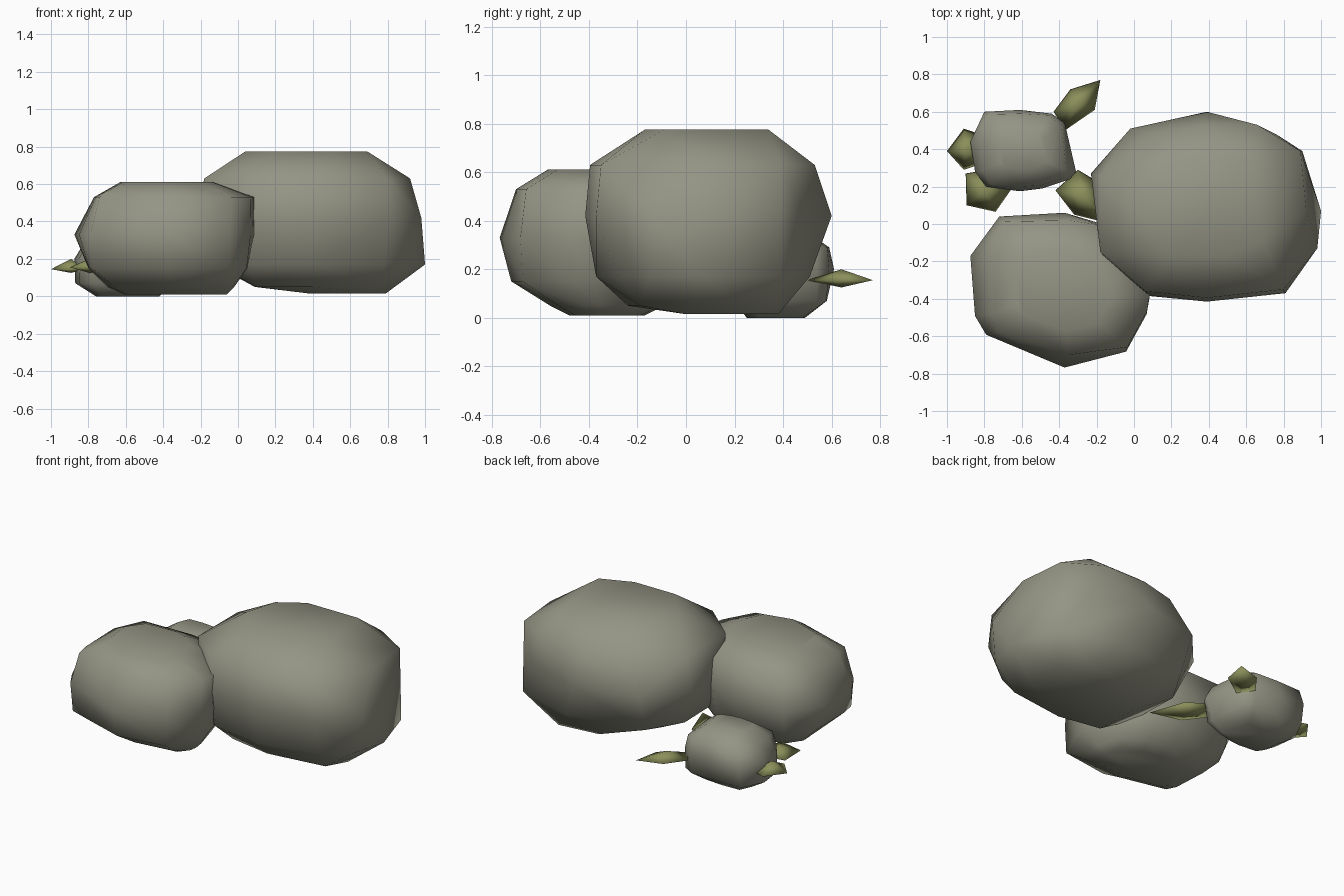
import bpy
import bmesh

cube = bpy.data.objects.get("Cube")
if cube:
    bpy.data.objects.remove(cube, do_unlink=True)


def material(name, colour):
    m = bpy.data.materials.new(name)
    m.use_nodes = True
    m.diffuse_color = (*colour, 1)
    m.node_tree.nodes["Principled BSDF"].inputs["Base Color"].default_value = (*colour, 1)
    return m


stone = material("warm grey stone", (0.30, 0.30, 0.235))
green = material("olive green", (0.26, 0.28, 0.105))


def finish(name, bm, mat):
    bmesh.ops.recalc_face_normals(bm, faces=bm.faces)
    for face in bm.faces:
        face.smooth = True
    mesh = bpy.data.meshes.new(name)
    bm.to_mesh(mesh)
    bm.free()
    mesh.materials.append(mat)
    bpy.context.collection.objects.link(bpy.data.objects.new(name, mesh))


def chiselled_boulder(name, levels):
    """Wrap a convex skin around corner points grouped by height."""
    bm = bmesh.new()
    for z, corners in levels:
        for x, y in corners:
            bm.verts.new((x, y, z))
    hull = bmesh.ops.convex_hull(bm, input=bm.verts)
    spare = set(hull["geom_interior"]) | set(hull["geom_unused"])
    bmesh.ops.delete(bm, geom=[g for g in spare if isinstance(g, bmesh.types.BMVert)])
    bmesh.ops.dissolve_limit(bm, angle_limit=0.02, verts=bm.verts, edges=bm.edges)
    finish(name, bm, stone)


def fit(value, low, high, a, b, boxy):
    """Blend between scaling a coordinate into a..b and clamping it there."""
    scaled = a + (value - low) / (high - low) * (b - a)
    return scaled + (min(max(value, a), b) - scaled) * boxy


def boulder(name, outline, levels):
    """Loft a plan outline through levels: z, x low, x high, y low, y high, boxiness."""
    xs, ys = zip(*outline)
    bm = bmesh.new()
    rings = [[bm.verts.new((fit(x, min(xs), max(xs), xa, xb, boxy),
                            fit(y, min(ys), max(ys), ya, yb, boxy), z))
              for x, y in outline]
             for z, xa, xb, ya, yb, boxy in levels]
    n = len(outline)
    for a, b in zip(rings, rings[1:]):
        for i in range(n):
            j = (i + 1) % n
            bm.faces.new((a[i], a[j], b[j], b[i]))
    bm.faces.new(rings[0][::-1])
    bm.faces.new(rings[-1])
    finish(name, bm, stone)


def leaf(name, outline, rim=0.155, low=0.125, high=0.2):
    """Flat pointed leaf with a raised middle above and below."""
    bm = bmesh.new()
    edge = [bm.verts.new((x, y, rim)) for x, y in outline]
    cx = sum(p[0] for p in outline) / len(outline)
    cy = sum(p[1] for p in outline) / len(outline)
    for z in (low, high):
        mid = bm.verts.new((cx, cy, z))
        for i, v in enumerate(edge):
            bm.faces.new((v, edge[(i + 1) % len(edge)], mid))
    finish(name, bm, green)


# Boulders
chiselled_boulder("large_boulder", [
    (0.015, [(0.38, 0.35), (0.65, 0.38), (0.79, 0.25), (0.79, 0.0), (0.38, 0.06)]),
    (0.05, [(0.10, -0.19), (0.09, 0.12), (0.38, -0.24), (0.76, -0.19)]),
    (0.17, [(1.0, 0.07), (0.90, 0.39), (0.50, 0.51), (0.0, 0.42), (-0.13, 0.20),
            (-0.12, -0.16), (0.05, -0.31), (0.39, -0.37), (0.78, -0.28), (0.94, -0.15)]),
    (0.42, [(-0.23, 0.27), (-0.02, 0.51), (0.39, 0.60), (0.76, 0.48), (0.98, -0.13),
            (0.81, -0.37), (0.39, -0.415), (0.08, -0.385), (-0.12, -0.22)]),
    (0.63, [(0.89, 0.39), (0.66, 0.53), (0.36, 0.53), (0.12, 0.47), (-0.18, 0.25),
            (-0.18, -0.15), (0.06, -0.36), (0.39, -0.395), (0.80, -0.35), (0.92, 0.08)]),
    (0.775, [(0.04, 0.03), (0.10, 0.24), (0.26, 0.34), (0.62, 0.34), (0.69, -0.09),
             (0.49, -0.17), (0.20, -0.17)])])
boulder("medium_boulder",
        [(-0.72, 0.04), (-0.37, 0.06), (-0.20, 0.01), (0.0, -0.15), (0.09, -0.38),
         (0.07, -0.48), (-0.04, -0.68), (-0.37, -0.765), (-0.79, -0.59),
         (-0.85, -0.49), (-0.875, -0.17)],
        [(0.01, -0.61, -0.06, -0.48, -0.17, 0.2), (0.05, -0.70, -0.02, -0.56, -0.09, 0.3),
         (0.15, -0.80, 0.05, -0.72, 0.0, 0.8), (0.33, -0.875, 0.085, -0.77, 0.06, 0.5),
         (0.53, -0.77, 0.085, -0.70, 0.02, 0.6), (0.61, -0.63, -0.13, -0.57, -0.14, 0.1)])
boulder("small_boulder",
        [(-0.80, 0.60), (-0.61, 0.61), (-0.44, 0.59), (-0.37, 0.54), (-0.31, 0.28),
         (-0.34, 0.24), (-0.49, 0.19), (-0.61, 0.175), (-0.79, 0.20),
         (-0.85, 0.28), (-0.875, 0.44)],
        [(0.0, -0.76, -0.42, 0.25, 0.49, 0.2), (0.07, -0.87, -0.36, 0.20, 0.58, 0.9),
         (0.20, -0.875, -0.31, 0.175, 0.61, 0.5), (0.29, -0.82, -0.36, 0.20, 0.59, 0.5),
         (0.36, -0.72, -0.46, 0.29, 0.49, 0.1)])

# Leaves around the small boulder
leaf("back_leaf", [(-0.18, 0.77), (-0.34, 0.72), (-0.43, 0.60), (-0.37, 0.50), (-0.21, 0.61)])
leaf("side_leaf", [(-1.0, 0.39), (-0.91, 0.51), (-0.82, 0.48), (-0.82, 0.32), (-0.91, 0.29)], 0.145)
leaf("front_leaf", [(-0.90, 0.27), (-0.895, 0.10), (-0.74, 0.065), (-0.66, 0.18), (-0.78, 0.29)])
leaf("inner_leaf", [(-0.42, 0.18), (-0.30, 0.29), (-0.20, 0.23), (-0.12, 0.0), (-0.32, 0.05)])
